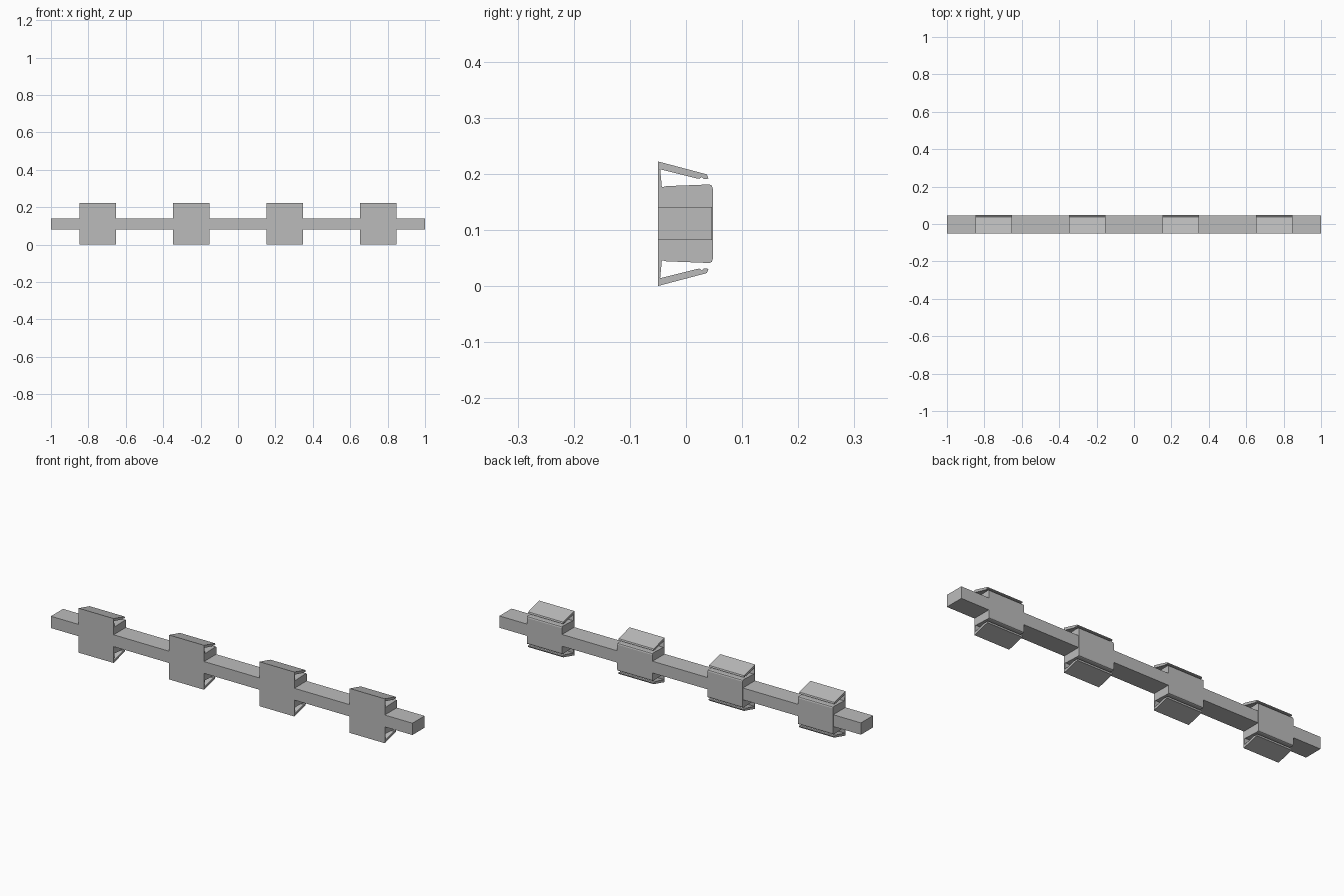
import bpy
import bmesh

cube = bpy.data.objects.get("Cube")
if cube:
    bpy.data.objects.remove(cube, do_unlink=True)

GREY = (0.5, 0.5, 0.5, 1.0)
MID_Z = 0.111        # height of the horizontal mirror plane
CLIP_HALF = 0.097    # half the width of a clip
CENTRES = [-0.75, -0.25, 0.25, 0.75]

grey = bpy.data.materials.new("plain grey")
grey.use_nodes = True
grey.diffuse_color = GREY
grey.node_tree.nodes["Principled BSDF"].inputs["Base Color"].default_value = GREY


def extrude_profile(name, profile, x0, x1):
    """Extrude a closed (y, z) outline from x0 to x1."""
    bm = bmesh.new()
    face = bm.faces.new([bm.verts.new((x0, y, z)) for y, z in profile])
    result = bmesh.ops.extrude_face_region(bm, geom=[face])
    moved = [v for v in result["geom"] if isinstance(v, bmesh.types.BMVert)]
    bmesh.ops.translate(bm, verts=moved, vec=(x1 - x0, 0, 0))
    bmesh.ops.recalc_face_normals(bm, faces=bm.faces)
    mesh = bpy.data.meshes.new(name)
    bm.to_mesh(mesh)
    bm.free()
    mesh.materials.append(grey)
    obj = bpy.data.objects.new(name, mesh)
    bpy.context.collection.objects.link(obj)
    return obj


# Upper half of the clip outline: sprung arm, barbed tip, slot, rounded body
upper = [
    (-0.05, 0.222), (0.037, 0.199), (0.040, 0.192), (0.038, 0.191),
    (0.031, 0.191), (0.028, 0.194), (0.024, 0.191), (0.018, 0.192),
    (-0.046, 0.208), (-0.043, 0.176), (-0.035, 0.178), (0.042, 0.181),
    (0.046, 0.179), (0.048, 0.173),
]
clip_outline = upper + [(y, 2 * MID_Z - z) for y, z in reversed(upper)]

# Four clips along the rail
for i, x in enumerate(CENTRES):
    extrude_profile(f"clip_{i + 1}", clip_outline, x - CLIP_HALF, x + CLIP_HALF)

# Rail pieces fill the spaces between clips and both ends
rail_outline = [(-0.05, 0.082), (0.046, 0.082), (0.046, 0.141), (-0.05, 0.141)]
starts = [-1.0] + [x + CLIP_HALF for x in CENTRES]
ends = [x - CLIP_HALF for x in CENTRES] + [1.0]
for i, (x0, x1) in enumerate(zip(starts, ends)):
    extrude_profile(f"rail_piece_{i + 1}", rail_outline, x0, x1)
